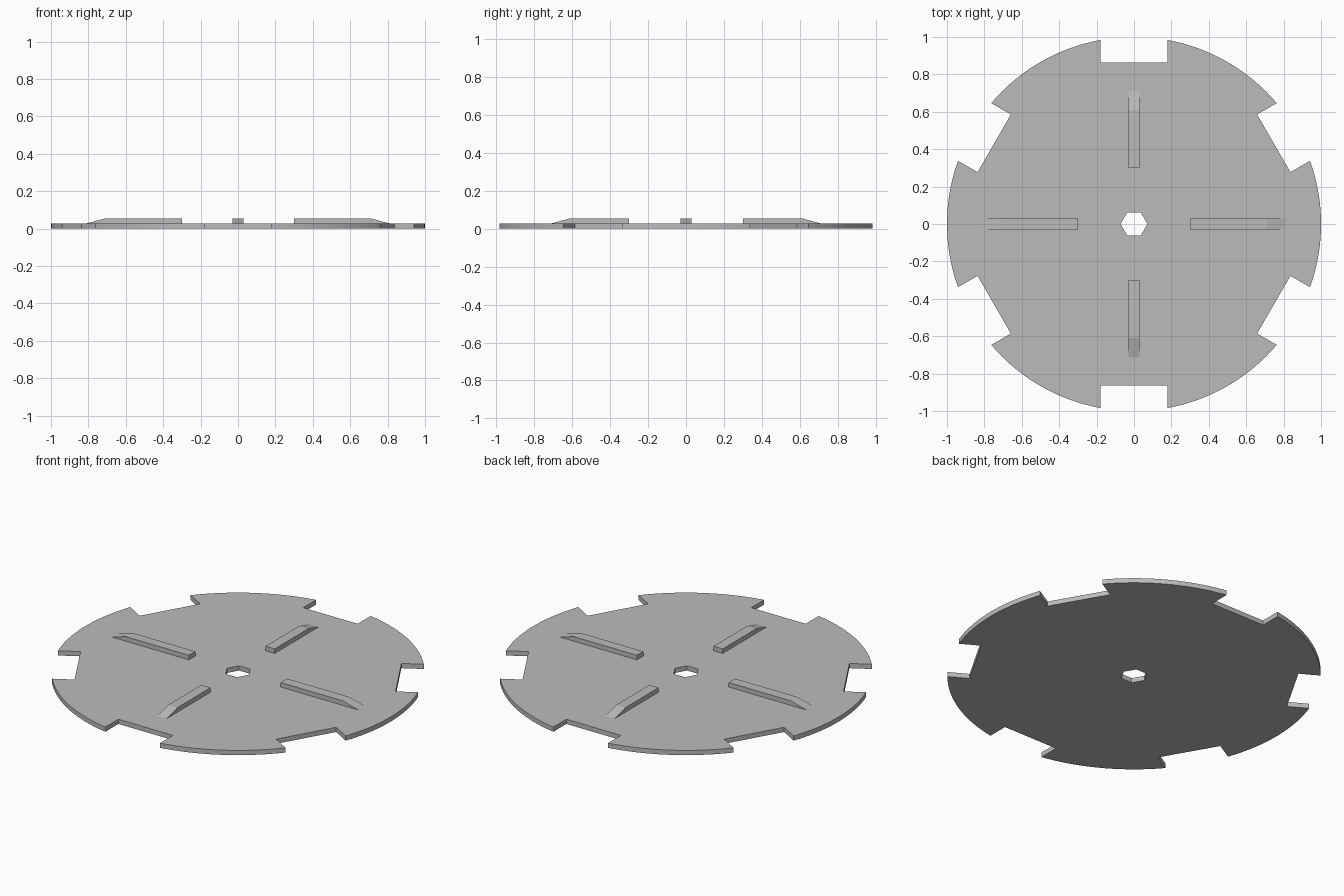
import bpy
import bmesh
from math import asin, cos, sin, pi, sqrt
from mathutils import Matrix, Vector

cube = bpy.data.objects.get("Cube")
if cube:
    bpy.data.objects.remove(cube, do_unlink=True)

THICK = 0.028       # disc thickness
RIB_TOP = 0.055
NOTCH_HALF = 0.178
NOTCH_FLOOR = 0.863
HOLE_RADIUS = 0.072
ARC_STEPS = 24

grey = bpy.data.materials.new("plain grey")
grey.use_nodes = True
colour = (0.5, 0.5, 0.5, 1)
grey.diffuse_color = colour
grey.node_tree.nodes["Principled BSDF"].inputs["Base Color"].default_value = colour


def make_object(name, bm):
    bmesh.ops.recalc_face_normals(bm, faces=bm.faces)
    mesh = bpy.data.meshes.new(name)
    bm.to_mesh(mesh)
    bm.free()
    mesh.materials.append(grey)
    obj = bpy.data.objects.new(name, mesh)
    bpy.context.collection.objects.link(obj)
    return obj


def add_loop(bm, points):
    verts = [bm.verts.new((x, y, 0)) for x, y in points]
    return [bm.edges.new((a, b)) for a, b in zip(verts, verts[1:] + verts[:1])]


def extrude_up(bm, faces, offset):
    result = bmesh.ops.extrude_face_region(bm, geom=faces)
    verts = [g for g in result["geom"] if isinstance(g, bmesh.types.BMVert)]
    bmesh.ops.translate(bm, verts=verts, vec=offset)


# Notched outline: each sixth is a notch floor followed by an arc
half_angle = asin(NOTCH_HALF)
outline = []
for k in range(6):
    middle = pi / 6 + k * pi / 3
    out, side = Vector((cos(middle), sin(middle))), Vector((-sin(middle), cos(middle)))
    outline += [out * NOTCH_FLOOR + side * s * NOTCH_HALF for s in (-1, 1)]
    span = pi / 3 - 2 * half_angle
    for i in range(ARC_STEPS + 1):
        a = middle + half_angle + span * i / ARC_STEPS
        outline.append((cos(a), sin(a)))

hexagon = [(HOLE_RADIUS * cos(k * pi / 3), HOLE_RADIUS * sin(k * pi / 3)) for k in range(6)]

# Disc with hexagonal hole
bm = bmesh.new()
edges = add_loop(bm, outline) + add_loop(bm, hexagon)
bmesh.ops.triangle_fill(bm, edges=edges, use_beauty=True, use_dissolve=False)
extrude_up(bm, bm.faces[:], (0, 0, THICK))
disc = make_object("notched_disc", bm)
bpy.context.view_layer.objects.active = disc
disc.select_set(True)
bpy.ops.object.shade_smooth_by_angle(angle=pi / 6)
disc.select_set(False)


# Raised ribs with a sloping outer end
def make_rib(name, turn, top_end, foot_end):
    profile = [(0.3, THICK - 0.005), (foot_end, THICK - 0.005), (foot_end, THICK),
               (top_end, RIB_TOP), (0.3, RIB_TOP)]
    bm = bmesh.new()
    face = bm.faces.new([bm.verts.new((x, -0.03, z)) for x, z in profile])
    extrude_up(bm, [face], (0, 0.06, 0))
    bmesh.ops.transform(bm, matrix=Matrix.Rotation(turn, 4, "Z"), verts=bm.verts)
    make_object(name, bm)


for name, turn, top_end, foot_end in (
        ("left_rib", 0, 0.71, 0.81), ("back_rib", pi / 2, 0.61, 0.71),
        ("right_rib", pi, 0.71, 0.81), ("front_rib", -pi / 2, 0.61, 0.71)):
    make_rib(name, turn, top_end, foot_end)
